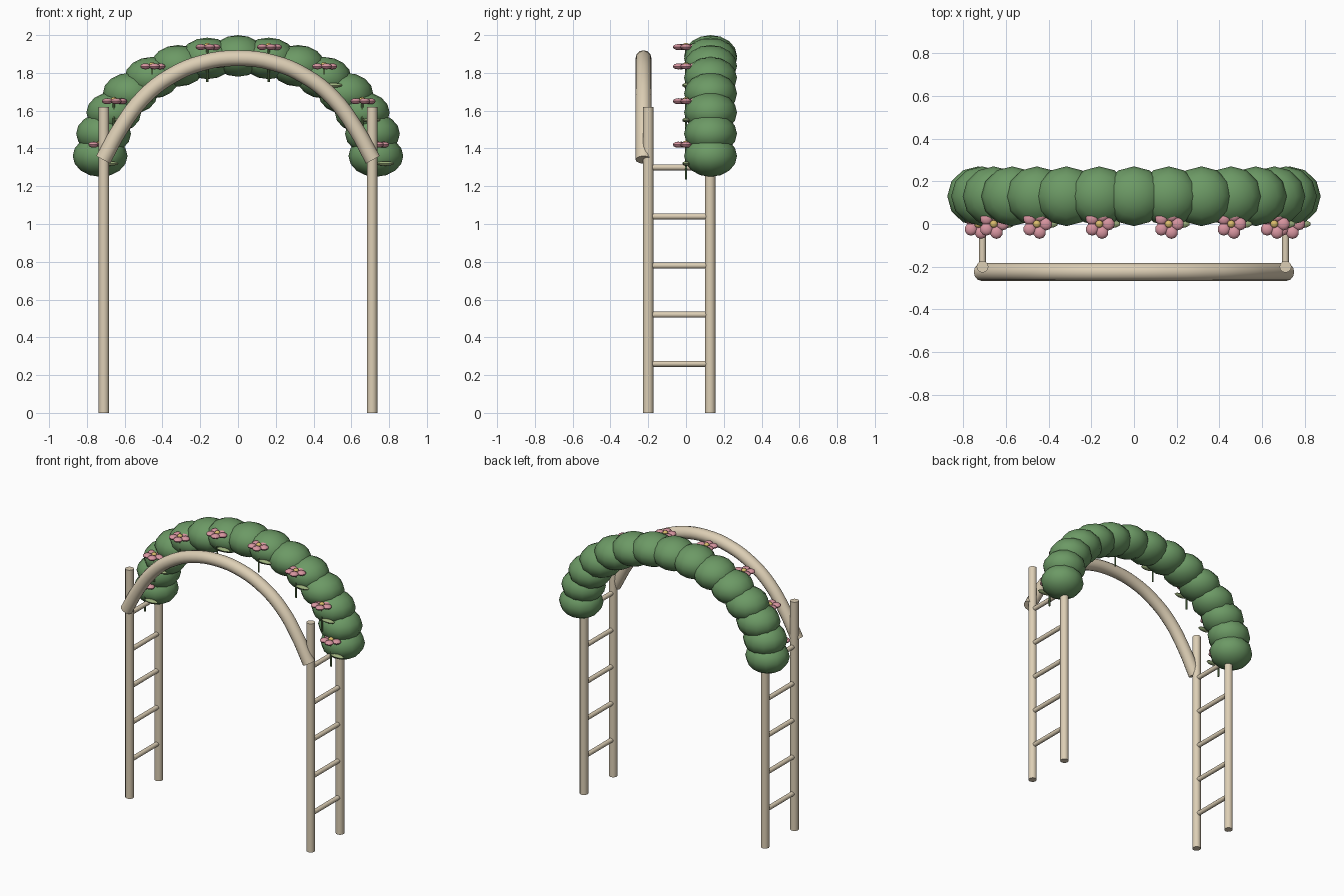
import bpy, math
from mathutils import Vector

if "Cube" in bpy.data.objects:
    bpy.data.objects.remove(bpy.data.objects["Cube"])


def material(name, rgb):
    m = bpy.data.materials.new(name)
    m.diffuse_color = (*rgb, 1)
    m.use_nodes = True
    m.node_tree.nodes["Principled BSDF"].inputs["Base Color"].default_value = m.diffuse_color
    return m


WOOD = material("wood", (0.72, 0.62, 0.46))
GREEN = material("foliage", (0.15, 0.32, 0.13))
LEAF = material("leaf", (0.33, 0.43, 0.2))
STEM = material("stem", (0.12, 0.22, 0.08))
PINK = material("petal", (0.68, 0.3, 0.35))
YELLOW = material("pollen", (0.7, 0.5, 0.15))


def finish(name, mat):
    o = bpy.context.object
    o.name = name
    o.data.materials.append(mat)
    bpy.ops.object.shade_smooth_by_angle(angle=math.radians(40))
    return o


def rod(name, a, b, r, mat, sides=12):
    a, b = Vector(a), Vector(b)
    bpy.ops.mesh.primitive_cylinder_add(vertices=sides, radius=r, depth=(b - a).length,
                                        location=(a + b) / 2)
    bpy.context.object.rotation_euler = (b - a).to_track_quat('Z', 'Y').to_euler()
    return finish(name, mat)


def blob(name, loc, size, mat, segs=12, rings=8):
    bpy.ops.mesh.primitive_uv_sphere_add(segments=segs, ring_count=rings, radius=1, location=loc)
    bpy.context.object.scale = size
    bpy.ops.object.transform_apply(location=False, rotation=False, scale=True)
    return finish(name, mat)


# ladder-like sides: posts and rungs
for side, x in (("left", -0.71), ("right", 0.71)):
    rod(f"{side}_front_post", (x, -0.2, 0), (x, -0.2, 1.62), 0.028, WOOD)
    rod(f"{side}_back_post", (x, 0.128, 0), (x, 0.128, 1.62), 0.028, WOOD)
    for i in range(5):
        z = 0.26 * (i + 1)
        rod(f"{side}_rung", (x, -0.2, z), (x, 0.128, z), 0.016, WOOD)

# bent front arch
half = [(0.714, 1.34), (0.62, 1.51), (0.5, 1.67), (0.36, 1.78), (0.19, 1.853)]
path = [(-x, z) for x, z in half] + [(0, 1.878)] + half[::-1]
cu = bpy.data.curves.new("front_arch", 'CURVE')
cu.dimensions = '3D'
cu.bevel_depth = 0.042
cu.bevel_resolution = 4
cu.resolution_u = 4
cu.use_fill_caps = True
sp = cu.splines.new('BEZIER')
sp.bezier_points.add(len(path) - 1)
for p, (x, z) in zip(sp.bezier_points, path):
    p.co = (x, -0.225, z)
    p.handle_left_type = p.handle_right_type = 'AUTO'
arch = bpy.data.objects.new("front_arch", cu)
bpy.context.collection.objects.link(arch)
bpy.ops.object.select_all(action='DESELECT')
arch.select_set(True)
bpy.context.view_layer.objects.active = arch
bpy.ops.object.convert(target='MESH')
finish("front_arch", WOOD)

# foliage balls along a half ellipse, with a flower on every second ball
for i in range(15):
    t = math.pi * i / 14
    x, z = 0.73 * math.cos(t), 1.36 + 0.53 * math.sin(t)
    blob("foliage_ball", (x, 0.13, z), (0.145, 0.14, 0.11), GREEN)
    if i % 2 == 0:
        zf = z + 0.06
        rod("flower_stem", (x, 0, zf - 0.185), (x, 0, zf), 0.006, STEM, 8)
        blob("flower_leaf", (x + 0.05, 0, zf - 0.1), (0.05, 0.02, 0.012), LEAF, 10, 6)
        for k in range(5):
            a = math.tau * k / 5
            blob("petal", (x + 0.042 * math.cos(a), 0.042 * math.sin(a), zf),
                 (0.03, 0.03, 0.016), PINK, 10, 6)
        blob("flower_centre", (x, 0, zf + 0.008), (0.018, 0.018, 0.014), YELLOW, 10, 6)
